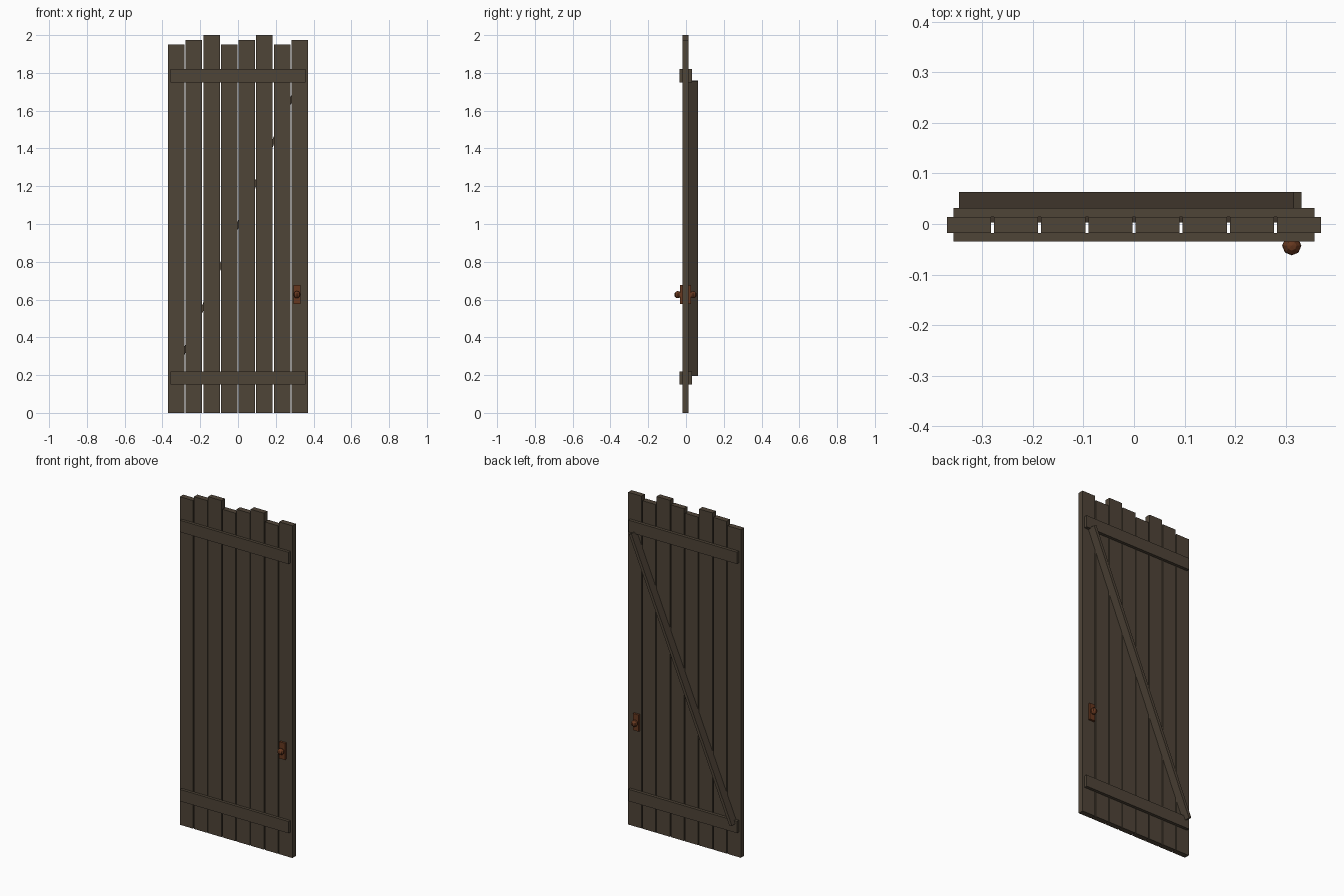
import bpy, math

if "Cube" in bpy.data.objects:
    bpy.data.objects.remove(bpy.data.objects["Cube"])


def material(name, rgb):
    m = bpy.data.materials.new(name)
    m.diffuse_color = (*rgb, 1)
    m.use_nodes = True
    m.node_tree.nodes["Principled BSDF"].inputs["Base Color"].default_value = m.diffuse_color
    return m


wood = material("dark wood", (0.078, 0.058, 0.039))
copper = material("rusty copper", (0.135, 0.040, 0.014))


def box(name, x, y, z, mat):
    """Box from (min, max) ranges on each axis."""
    bpy.ops.mesh.primitive_cube_add(size=1)
    o = bpy.context.object
    o.name = name
    o.location = [(a + b) / 2 for a, b in (x, y, z)]
    o.scale = [b - a for a, b in (x, y, z)]
    o.data.materials.append(mat)
    return o


# Vertical planks with uneven tops
pitch, gap = 0.0933, 0.006
tops = (1.95, 1.975, 2.0)
for i, k in enumerate((0, 1, 2, 0, 1, 2, 0, 1)):
    cx = (i - 3.5) * pitch
    half = (pitch - gap) / 2
    box(f"plank_{i + 1}", (cx - half, cx + half), (-0.018, 0.014), (0, tops[k]), wood)

# Horizontal rails on both faces
for side, y in (("front", (-0.035, -0.018)), ("back", (0.014, 0.032))):
    for level, z in (("lower", (0.15, 0.22)), ("upper", (1.75, 1.82))):
        box(f"{side}_{level}_rail", (-0.357, 0.357), y, z, wood)

# Diagonal brace on the back
brace = box("diagonal_brace", (-0.8465, 0.8465), (0.003, 0.063), (-0.0085, 0.0085), wood)
brace.location = (-0.0075, 0.033, 0.978)
brace.rotation_euler = (0, -math.radians(67), 0)

# Handle plates and knobs on both faces
for side, y, ky in (("front", (-0.031, -0.018), -0.043), ("back", (0.014, 0.027), 0.038)):
    box(f"{side}_handle_plate", (0.293, 0.330), y, (0.577, 0.676), copper)
    bpy.ops.mesh.primitive_uv_sphere_add(segments=8, ring_count=6, radius=0.019,
                                         location=(0.312, ky, 0.626))
    knob = bpy.context.object
    knob.name = f"{side}_knob"
    knob.data.materials.append(copper)
